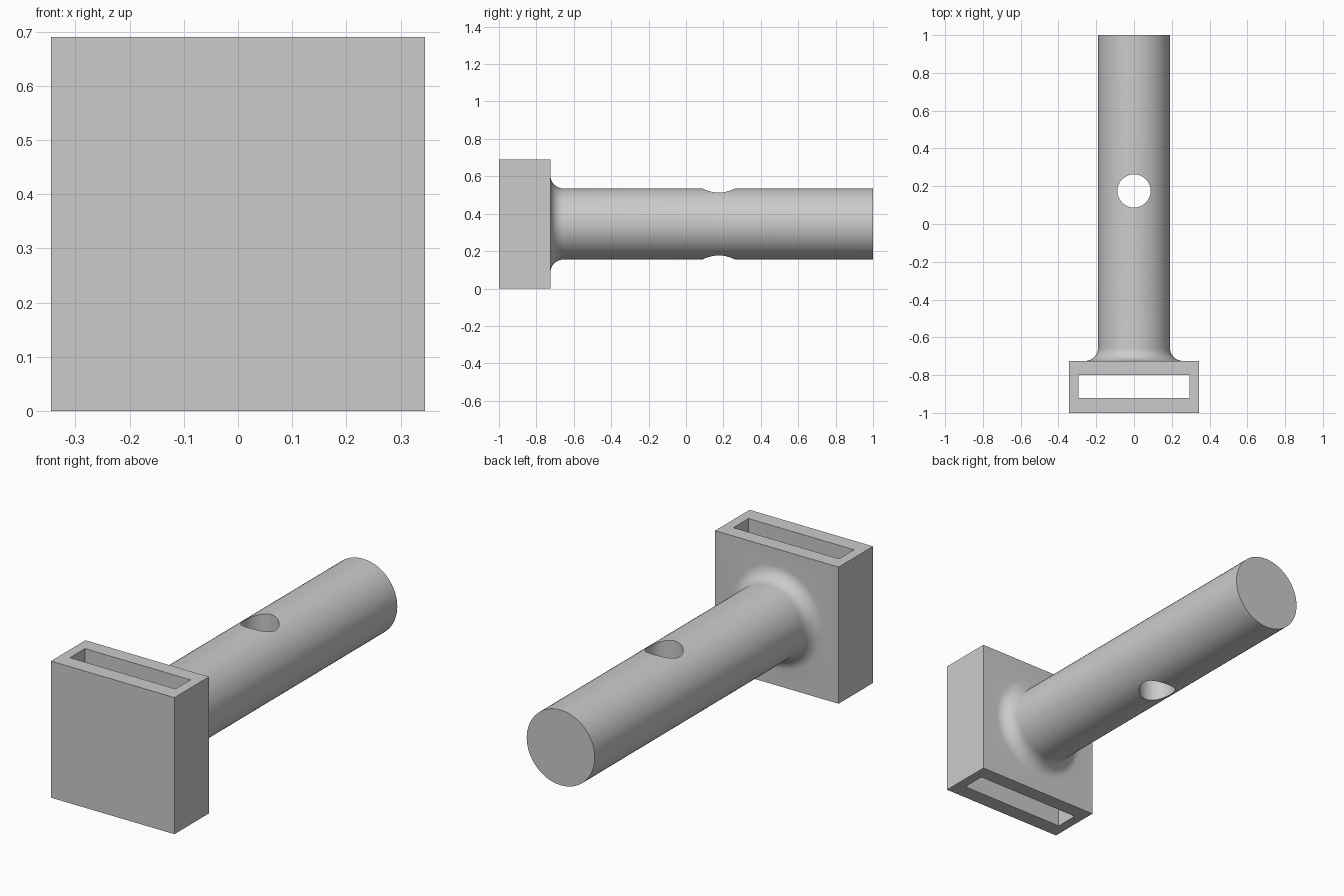
import bpy, bmesh, math
from mathutils import Matrix

if "Cube" in bpy.data.objects:
    bpy.data.objects.remove(bpy.data.objects["Cube"])

ZC = 0.345          # height of the shaft axis
FACE = -0.725       # back face of the block
R, FILLET = 0.19, 0.07

grey = bpy.data.materials.new("plain grey")
grey.diffuse_color = (0.6, 0.6, 0.6, 1)
grey.use_nodes = True
grey.node_tree.nodes["Principled BSDF"].inputs["Base Color"].default_value = grey.diffuse_color


def make(name, bm):
    bmesh.ops.recalc_face_normals(bm, faces=bm.faces)
    mesh = bpy.data.meshes.new(name)
    bm.to_mesh(mesh)
    bm.free()
    obj = bpy.data.objects.new(name, mesh)
    bpy.context.collection.objects.link(obj)
    mesh.materials.append(grey)
    return obj


def box(name, x, y0, y1, z0, z1):
    bm = bmesh.new()
    bmesh.ops.create_cube(bm, size=1, matrix=Matrix.Translation((0, (y0 + y1) / 2, (z0 + z1) / 2))
                          @ Matrix.Diagonal((2 * x, y1 - y0, z1 - z0, 1)))
    return make(name, bm)


def lathe(name, profile, sides=64):
    """Closed solid turned around the shaft axis from (radius, y) points."""
    bm = bmesh.new()
    rings = [[bm.verts.new((r * math.cos(2 * math.pi * i / sides), y,
                            ZC + r * math.sin(2 * math.pi * i / sides)))
              for i in range(sides)] for r, y in profile]
    for a, b in zip(rings, rings[1:]):
        for i in range(sides):
            j = (i + 1) % sides
            bm.faces.new((a[i], a[j], b[j], b[i]))
    bm.faces.new(rings[0])
    bm.faces.new(rings[-1])
    return make(name, bm)


def boolean(obj, tool, operation):
    mod = obj.modifiers.new(operation.lower(), 'BOOLEAN')
    mod.operation, mod.solver, mod.object = operation, 'EXACT', tool
    bpy.context.view_layer.objects.active = obj
    bpy.ops.object.modifier_apply(modifier=mod.name)
    bpy.data.objects.remove(tool)


# Block and shaft with a filleted root
body = box("slotted_block_with_shaft", 0.345, -1, FACE, 0, 0.69)
fillet = [(R + FILLET * (1 - math.sin(t)), FACE + FILLET * (1 - math.cos(t)))
          for t in (math.pi / 2 * k / 10 for k in range(11))]
shaft = lathe("shaft", [(R + FILLET, FACE - 0.03)] + fillet[::1] + [(R, 1)]
              if fillet[0][0] > fillet[-1][0] else [])
boolean(body, shaft, 'UNION')

# Strap slot through the block
boolean(body, box("slot_cutter", 0.295, -0.92, -0.80, -0.1, 0.8), 'DIFFERENCE')

# Pin hole through the shaft
bm = bmesh.new()
bmesh.ops.create_cone(bm, cap_ends=True, segments=48, radius1=0.088, radius2=0.088, depth=1,
                      matrix=Matrix.Translation((0, 0.175, ZC)))
boolean(body, make("pin_hole_cutter", bm), 'DIFFERENCE')

# Smooth round surfaces, sharp edges kept
bpy.ops.object.select_all(action='DESELECT')
body.select_set(True)
bpy.context.view_layer.objects.active = body
bpy.ops.object.shade_smooth_by_angle(angle=math.radians(30))
